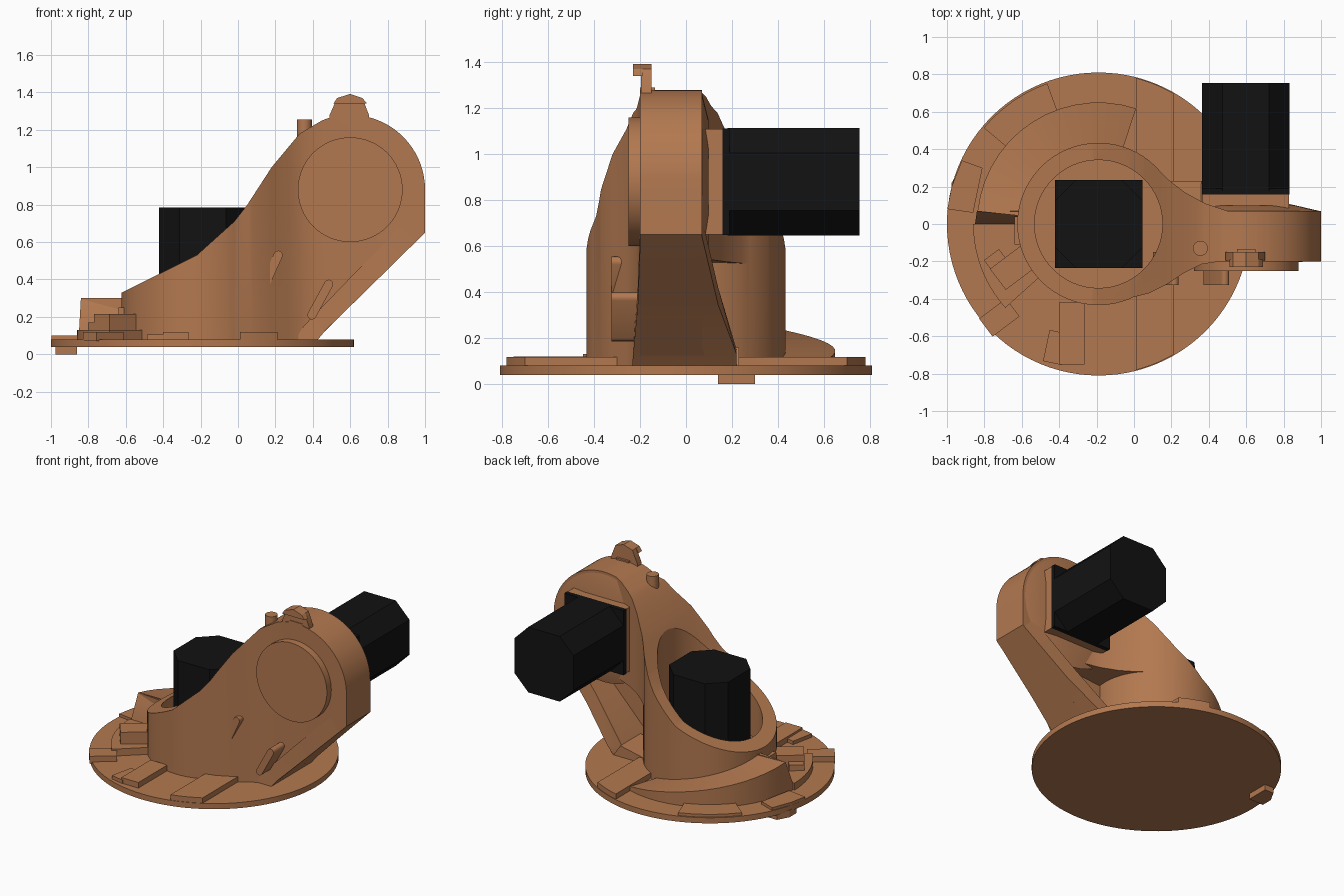
import bpy, bmesh
from math import sin, cos, radians, sqrt
from mathutils import Vector

if "Cube" in bpy.data.objects:
    bpy.data.objects.remove(bpy.data.objects["Cube"])

def material(name, rgb):
    m = bpy.data.materials.new(name)
    m.diffuse_color = (*rgb, 1)
    m.use_nodes = True
    m.node_tree.nodes["Principled BSDF"].inputs["Base Color"].default_value = m.diffuse_color
    return m

BROWN = material("cast_metal", (0.45, 0.19, 0.08))
BLACK = material("motor_black", (0.006, 0.006, 0.006))
CX = -0.19  # axis of the base

def finish(name, bm, mat=BROWN):
    bmesh.ops.recalc_face_normals(bm, faces=bm.faces)
    me = bpy.data.meshes.new(name)
    bm.to_mesh(me)
    bm.free()
    me.materials.append(mat)
    ob = bpy.data.objects.new(name, me)
    bpy.context.collection.objects.link(ob)
    return ob

def loft(name, rings, mat=BROWN):
    """Skin a list of equal-length closed rings and cap both ends."""
    bm = bmesh.new()
    vs = [[bm.verts.new(p) for p in r] for r in rings]
    n = len(vs[0])
    for a, b in zip(vs, vs[1:]):
        for i in range(n):
            j = (i + 1) % n
            bm.faces.new((a[i], a[j], b[j], b[i]))
    bm.faces.new(vs[0])
    bm.faces.new(vs[-1])
    return finish(name, bm, mat)

def prism_z(name, pts, z0, z1, mat=BROWN):
    return loft(name, [[(x, y, z) for x, y in pts] for z in (z0, z1)], mat)

def prism_y(name, pts, y0, y1, mat=BROWN):
    return loft(name, [[(x, y, z) for x, z in pts] for y in (y0, y1)], mat)

def circle(cx, cy, r, n=64, a0=0, a1=360):
    full = a1 - a0 == 360
    k = n if full else n - 1
    return [(cx + r * cos(radians(a0 + (a1 - a0) * i / k)),
             cy + r * sin(radians(a0 + (a1 - a0) * i / k))) for i in range(n)]

def octagon(cx, cy, h, c):
    return [(cx + x, cy + y) for x, y in ((h, c), (c, h), (-c, h), (-h, c),
                                          (-h, -c), (-c, -h), (c, -h), (h, -c))]

def rect(x0, x1, y0, y1):
    return [(x0, y0), (x1, y0), (x1, y1), (x0, y1)]

def turned(cx, cy, w, d, deg):
    a = radians(deg)
    return [(cx + x * cos(a) - y * sin(a), cy + x * sin(a) + y * cos(a))
            for x, y in rect(-w / 2, w / 2, -d / 2, d / 2)]

def boolean(ob, cutter, op):
    m = ob.modifiers.new("cut", 'BOOLEAN')
    m.operation, m.object, m.solver = op, cutter, 'EXACT'
    bpy.context.view_layer.objects.active = ob
    bpy.ops.object.modifier_apply(modifier=m.name)
    bpy.data.objects.remove(cutter)

def sector(name, r0, r1, a0, a1, h0, h1, n=14):
    """Ring sector on the disc whose top runs from height h0 to h1."""
    rings = []
    for i in range(n + 1):
        t = i / n
        a = radians(a0 + (a1 - a0) * t)
        h = h0 + (h1 - h0) * t
        rings.append([(CX + r * cos(a), r * sin(a), z)
                      for r, z in ((r0, 0.07), (r1, 0.07), (r1, h), (r0, h))])
    return loft(name, rings)

# base disc and the stop tab beneath it
prism_z("base_disc", circle(CX, 0, 0.81, 96), 0.04, 0.08)
prism_z("stop_tab", [(-0.975, 0.14), (-0.86, 0.14), (-0.86, 0.30), (-0.93, 0.30), (-0.975, 0.22)], 0, 0.05)

# housing: column and flared arm, trimmed by the side profile and bored
arm_plan = [(-0.12, 0.36), (0.0, 0.385), (0.09, 0.33), (0.18, 0.24), (0.27, 0.17), (0.38, 0.11), (0.5, 0.07), (1.02, 0.07),
            (1.02, -0.2), (0.46, -0.2), (0.36, -0.215), (0.27, -0.26), (0.18, -0.32), (0.08, -0.37), (-0.02, -0.395), (-0.12, -0.36)]
housing = prism_z("housing", arm_plan, 0.06, 1.4)
boolean(housing, prism_y("pocket", [(0.1, 0.1), (0.3, 0.1), (0.72, 0.51), (0.5, 0.55), (0.1, 0.52)], -0.06, 0.6), 'DIFFERENCE')
boolean(housing, prism_z("column", circle(CX, 0, 0.434), 0.061, 1.39), 'UNION')
profile = [(-0.7, 0.05), (-0.7, 0.29), (-0.62, 0.33), (-0.22, 0.53), (-0.02, 0.71), (0.05, 0.80), (0.18, 1.0), (0.33, 1.18)]
profile += circle(0.6, 0.88, 0.4, 24, 112, 0) + [(1.0, 0.65), (0.42, 0.08), (0.42, 0.05)]
boolean(housing, prism_y("side_profile", profile, -0.6, 0.6), 'INTERSECT')
boolean(housing, prism_z("bore", circle(CX, 0, 0.342), 0.19, 1.6), 'DIFFERENCE')

# diagonal strut, wider toward the disc
loft("diagonal_strut", [
    [(0.42, -0.235, 0.07), (0.42, 0.22, 0.07), (0.30, 0.22, 0.07), (0.30, -0.235, 0.07)],
    [(0.47, -0.23, 0.13), (0.47, 0.22, 0.13), (0.35, 0.22, 0.15), (0.35, -0.23, 0.15)],
    [(0.69, -0.21, 0.345), (0.69, 0.14, 0.345), (0.61, 0.14, 0.42), (0.61, -0.21, 0.42)],
    [(0.998, -0.198, 0.648), (0.998, 0.068, 0.648), (0.92, 0.068, 0.73), (0.92, -0.198, 0.73)]])
prism_y("side_rib", [(0.17, 0.07), (0.42, 0.07), (0.36, 0.16), (0.17, 0.12)], 0.0, 0.23)

# head: front cover, rear boss and motor flange
prism_y("head_cover", circle(0.6, 0.88, 0.28), -0.25, -0.19)
loft("rear_boss", [[(x, y, z) for x, z in circle(0.6, 0.88, r)] for r, y in ((0.39, 0.068), (0.27, 0.098))])
prism_y("motor_flange", rect(0.365, 0.83, 0.65, 1.11), 0.06, 0.16)

# motors: square plate and eight-sided can
prism_y("arm_motor_plate", rect(0.363, 0.832, 0.648, 1.112), 0.158, 0.19, BLACK)
prism_y("arm_motor", octagon(0.5975, 0.88, 0.234, 0.125), 0.18, 0.755, BLACK)
prism_z("base_motor_plate", rect(-0.422, 0.045, -0.234, 0.234), 0.185, 0.23, BLACK)
prism_z("base_motor", octagon(-0.1885, 0, 0.234, 0.125), 0.22, 0.785, BLACK)

# top lug with overhanging lip, and the small peg
lug = [(0.49, 1.2), (0.70, 1.2), (0.70, 1.28), (0.665, 1.37), (0.60, 1.392), (0.53, 1.37), (0.49, 1.28)]
prism_y("top_lug", lug, -0.195, -0.15)
prism_y("lug_foot", rect(0.55, 0.65, 1.2, 1.29), -0.2, -0.135)
prism_y("lug_lip", [(0.51, 1.34), (0.69, 1.34), (0.665, 1.37), (0.60, 1.392), (0.53, 1.37)], -0.23, -0.19)
prism_z("peg", circle(0.355, -0.13, 0.04, 20), 1.1, 1.255)

# slanted capsule ribs on the front
def capsule_rib(name, a, b, r):
    a, b = Vector(a), Vector(b)
    d = (b - a).normalized()
    s = Vector((-d.y, d.x))
    pts = []
    for c, sign in ((a, -1), (b, 1)):
        for i in range(9):
            t = radians(180 * i / 8)
            pts.append(c + r * sign * (s * -cos(t) + d * sin(t)))
    prism_y(name, [tuple(p) for p in pts], -0.325, -0.15)

capsule_rib("front_rib_left", (0.125, 0.33), (0.215, 0.53), 0.024)
capsule_rib("front_rib_right", (0.395, 0.21), (0.485, 0.375), 0.024)

# curved ramp around the column, with its steep end
sector("ramp", 0.42, 0.65, 174, 72, 0.30, 0.11)
loft("ramp_end", [
    [(-0.84, 0.07, 0.07), (-0.61, 0.07, 0.07), (-0.61, 0.07, 0.30), (-0.84, 0.07, 0.30)],
    [(-0.85, 0.0, 0.07), (-0.61, 0.0, 0.07), (-0.61, 0.0, 0.12), (-0.85, 0.0, 0.12)]])

# cross strips and low pads on the disc
for side, label in ((1, "back"), (-1, "front")):
    edge = [(x, side * sqrt(0.806 ** 2 - (x - CX) ** 2)) for x in (0.01, 0.07, 0.14, 0.21)]
    prism_z(label + "_strip", [(0.01, side * 0.3)] + edge + [(0.21, side * 0.2)], 0.07, 0.118)
sector("rear_pad", 0.6, 0.8, 110, 140, 0.1, 0.1)
prism_z("edge_pad", [(-0.998, 0.08), (-0.86, 0.06), (-0.81, 0.30), (-0.92, 0.34), (-0.975, 0.2)], 0.06, 0.10)
sector("left_pad", 0.42, 0.67, 180, 222, 0.13, 0.13)
prism_z("raised_block", turned(-0.64, -0.23, 0.22, 0.14, 37), 0.07, 0.215)
prism_z("low_block", turned(-0.72, -0.22, 0.1, 0.14, 37), 0.07, 0.17)
prism_z("angled_pad", turned(-0.72, -0.5, 0.18, 0.12, 37), 0.07, 0.12)
prism_z("front_pad", rect(-0.40, -0.265, -0.75, -0.42), 0.07, 0.12)
prism_z("front_small_pad", turned(-0.42, -0.66, 0.1, 0.17, -12), 0.07, 0.105)
prism_z("column_tab", rect(-0.64, -0.6, -0.11, 0.04), 0.07, 0.25)

# smooth the round walls, keep hard edges
for ob in list(bpy.context.scene.objects):
    bpy.ops.object.select_all(action='DESELECT')
    ob.select_set(True)
    bpy.context.view_layer.objects.active = ob
    bpy.ops.object.shade_smooth_by_angle(angle=radians(25))
